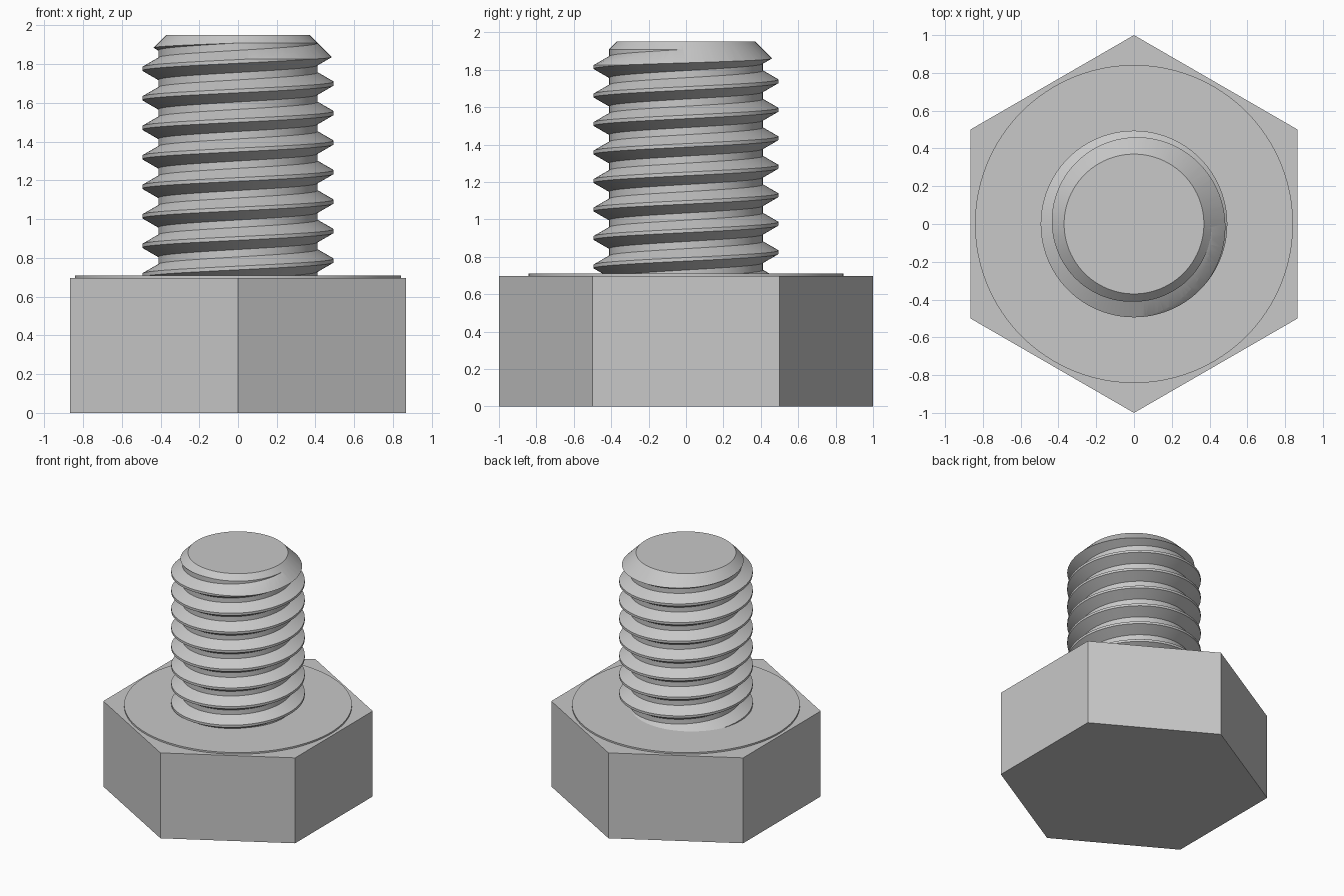
import bpy
import bmesh
from math import cos, sin, pi, radians

cube = bpy.data.objects.get("Cube")
if cube:
    bpy.data.objects.remove(cube, do_unlink=True)

steel = bpy.data.materials.new("steel grey")
steel.use_nodes = True
GREY = (0.58, 0.58, 0.58, 1)
steel.diffuse_color = GREY
steel.node_tree.nodes["Principled BSDF"].inputs["Base Color"].default_value = GREY


def finish(name, bm):
    bmesh.ops.recalc_face_normals(bm, faces=bm.faces)
    mesh = bpy.data.meshes.new(name)
    bm.to_mesh(mesh)
    bm.free()
    mesh.materials.append(steel)
    obj = bpy.data.objects.new(name, mesh)
    bpy.context.collection.objects.link(obj)
    return obj


def lathe(name, profile, sides):
    """Closed solid of revolution from (radius, z) points, with a corner on +y."""
    bm = bmesh.new()
    rings = []
    for r, z in profile:
        angles = [pi / 2 + 2 * pi * i / sides for i in range(sides)]
        rings.append([bm.verts.new((r * cos(a), r * sin(a), z)) for a in angles])
    for low, high in zip(rings, rings[1:]):
        for i in range(sides):
            j = (i + 1) % sides
            bm.faces.new((low[i], low[j], high[j], high[i]))
    bm.faces.new(rings[0])
    bm.faces.new(rings[-1])
    return finish(name, bm)


def smooth(obj):
    bpy.ops.object.select_all(action="DESELECT")
    obj.select_set(True)
    bpy.context.view_layer.objects.active = obj
    bpy.ops.object.shade_smooth_by_angle(angle=radians(30))


HEAD_TOP, WASHER_TOP, TIP = 0.697, 0.71, 1.95
PITCH, CREST, TIP_RADIUS = 0.1523, 0.494, 0.37
ROOT = CREST - 0.0825
STEPS, TURNS = 96, 12

# Hexagonal head and the thin round washer face on it
lathe("hex_head", [(1, 0), (1, HEAD_TOP)], 6)
smooth(lathe("washer_face", [(0.842, HEAD_TOP - 0.02), (0.842, WASHER_TOP)], 96))

# Helical thread: flat root, rising flank, flat crest, falling flank
tooth = [(ROOT, 0), (ROOT, PITCH / 4), (CREST, PITCH * 9 / 16), (CREST, PITCH * 11 / 16)]
start = 1.70 - PITCH * (8 + 5 / 8)
bm = bmesh.new()
columns = []
for step in range(STEPS):
    a = 2 * pi * step / STEPS
    lift = start + PITCH * step / STEPS
    extra = 2 if step == 0 else 1
    columns.append([bm.verts.new((r * cos(a), r * sin(a), lift + turn * PITCH + dz))
                    for turn in range(TURNS + extra) for r, dz in tooth])
count = len(tooth) * TURNS
n = len(tooth)
columns = [c[:count + 1 + (n if i == 0 else 0)] for i, c in enumerate(columns)]
grid = columns + [columns[0][n:]]
for left, right in zip(grid, grid[1:]):
    for i in range(count):
        bm.faces.new((left[i], right[i], right[i + 1], left[i + 1]))
# Close both spiral ends with fans
for index, z in ((0, start + PITCH / 2), (count, start + PITCH * (TURNS + 0.5))):
    rim = [c[index] for c in columns] + [columns[0][index + k] for k in range(n, 0, -1)]
    hub = bm.verts.new((0, 0, z))
    for p, q in zip(rim, rim[1:] + rim[:1]):
        bm.faces.new((hub, p, q))
bmesh.ops.delete(bm, geom=[v for v in bm.verts if not v.link_faces], context="VERTS")
shank = finish("threaded_shank", bm)

# Trim the shank to length with a chamfered tip
reach = 0.25
trim = lathe("shank_trim", [(TIP_RADIUS + reach, 0.6), (TIP_RADIUS + reach, TIP - reach),
                            (TIP_RADIUS, TIP)], 96)
trim.hide_render = True
cut = shank.modifiers.new("trim", "BOOLEAN")
cut.operation = "INTERSECT"
cut.solver = "EXACT"
cut.object = trim
bpy.context.view_layer.objects.active = shank
bpy.ops.object.modifier_apply(modifier="trim")
bpy.data.objects.remove(trim, do_unlink=True)
smooth(shank)
